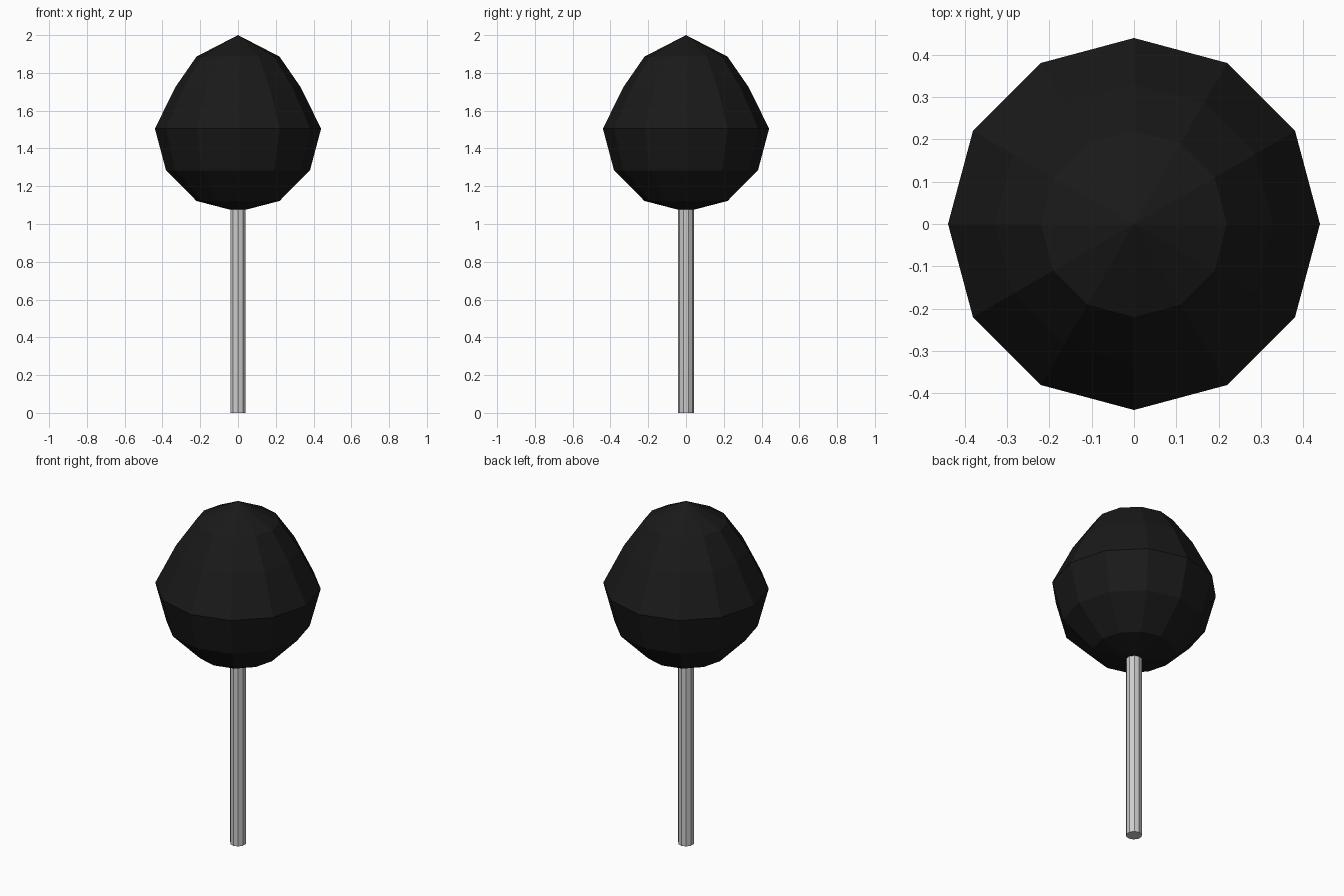
import bpy, bmesh
from math import sin, cos, pi

if "Cube" in bpy.data.objects:
    bpy.data.objects.remove(bpy.data.objects["Cube"])


def add_object(name, bm, color=None):
    bmesh.ops.recalc_face_normals(bm, faces=bm.faces)
    mesh = bpy.data.meshes.new(name)
    bm.to_mesh(mesh)
    bm.free()
    obj = bpy.data.objects.new(name, mesh)
    bpy.context.collection.objects.link(obj)
    if color:
        mat = bpy.data.materials.new(name + "_material")
        mat.diffuse_color = color
        mat.use_nodes = True
        mat.node_tree.nodes["Principled BSDF"].inputs["Base Color"].default_value = mat.diffuse_color
        mesh.materials.append(mat)
    return obj


def lathe(bottom_z, rings, top_z, sides):
    """Closed faceted solid of revolution with a point at each end."""
    bm = bmesh.new()
    loops = [[bm.verts.new((r * sin(2 * pi * i / sides), r * cos(2 * pi * i / sides), z))
              for i in range(sides)] for r, z in rings]
    low, high = bm.verts.new((0, 0, bottom_z)), bm.verts.new((0, 0, top_z))
    for i in range(sides):
        j = (i + 1) % sides
        bm.faces.new((low, loops[0][i], loops[0][j]))
        bm.faces.new((high, loops[-1][j], loops[-1][i]))
        for a, b in zip(loops, loops[1:]):
            bm.faces.new((a[i], a[j], b[j], b[i]))
    return bm


# Dark faceted crown: low-poly ball stretched to a blunt point on top
crown_rings = [(0.22, 1.122), (0.381, 1.284), (0.44, 1.505), (0.33, 1.727), (0.22, 1.886)]
add_object("crown", lathe(1.065, crown_rings, 2.0, 12), (0.01, 0.01, 0.01, 1))

# Slim ten-sided stem, its top just inside the crown
add_object("stem", lathe(0.0, [(0.043, 0.0), (0.043, 1.10)], 1.10, 10))
